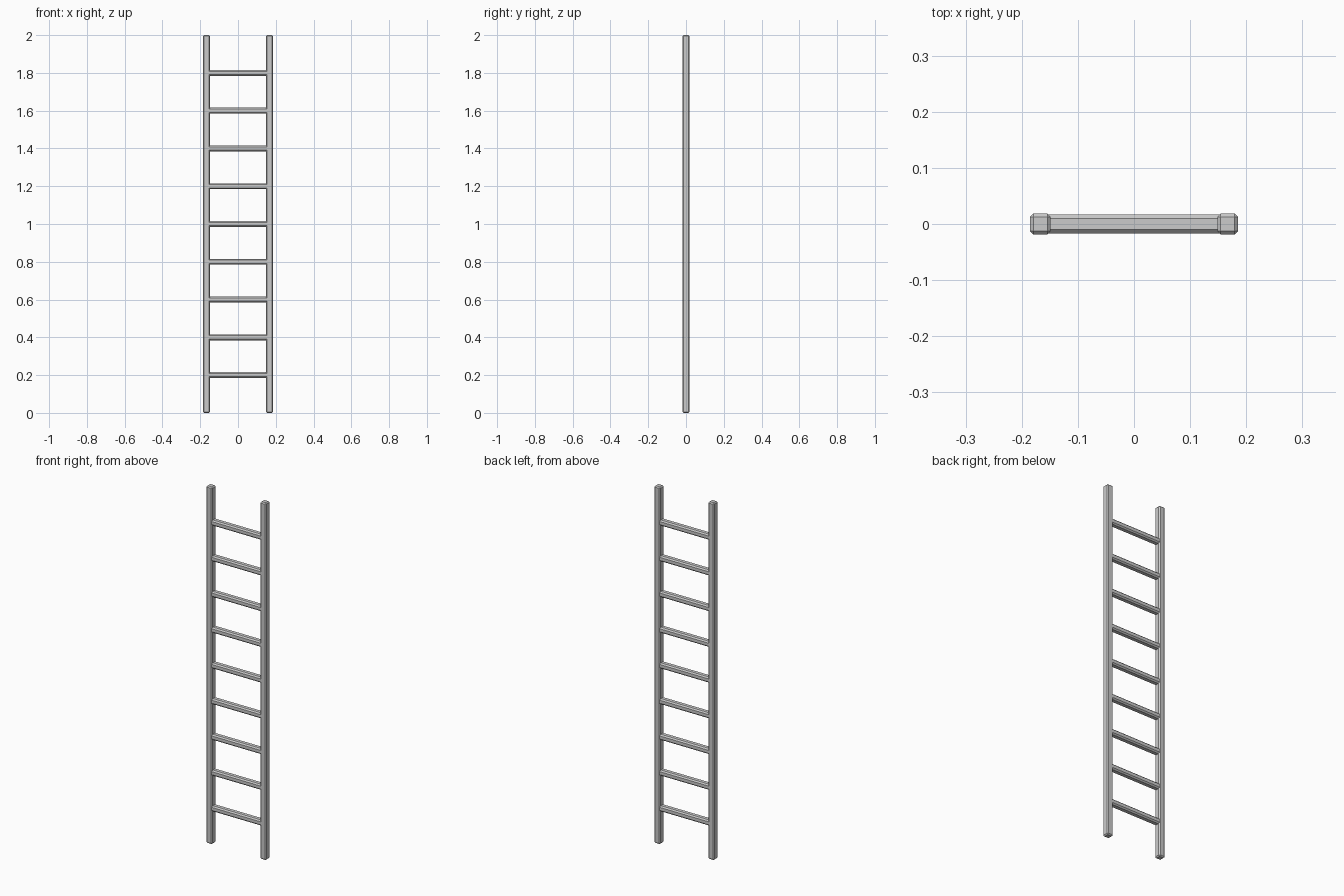
import bpy, bmesh

if "Cube" in bpy.data.objects:
    bpy.data.objects.remove(bpy.data.objects["Cube"])


def chamfered_box(name, size, centre, chamfer, axis=None):
    """Box with flat chamfers on every edge, or only on edges along one axis."""
    bm = bmesh.new()
    bmesh.ops.create_cube(bm, size=1)
    bmesh.ops.scale(bm, vec=size, verts=bm.verts)
    edges = [e for e in bm.edges
             if axis is None or abs((e.verts[0].co - e.verts[1].co)[axis]) > 1e-6]
    bmesh.ops.bevel(bm, geom=edges, offset=chamfer, segments=1,
                    affect='EDGES', profile=0.5)
    mesh = bpy.data.meshes.new(name)
    bm.to_mesh(mesh)
    bm.free()
    obj = bpy.data.objects.new(name, mesh)
    obj.location = centre
    bpy.context.collection.objects.link(obj)
    return obj


# Two upright rails
for side, x in (("left", -0.167), ("right", 0.167)):
    chamfered_box(side + "_rail", (0.037, 0.037, 2.0), (x, 0, 1.0), 0.006)

# Nine rungs, eight-sided, seated just inside the rails
for i in range(1, 10):
    chamfered_box(f"rung_{i}", (0.312, 0.034, 0.031), (0, 0, 0.2 * i), 0.007, axis=0)
